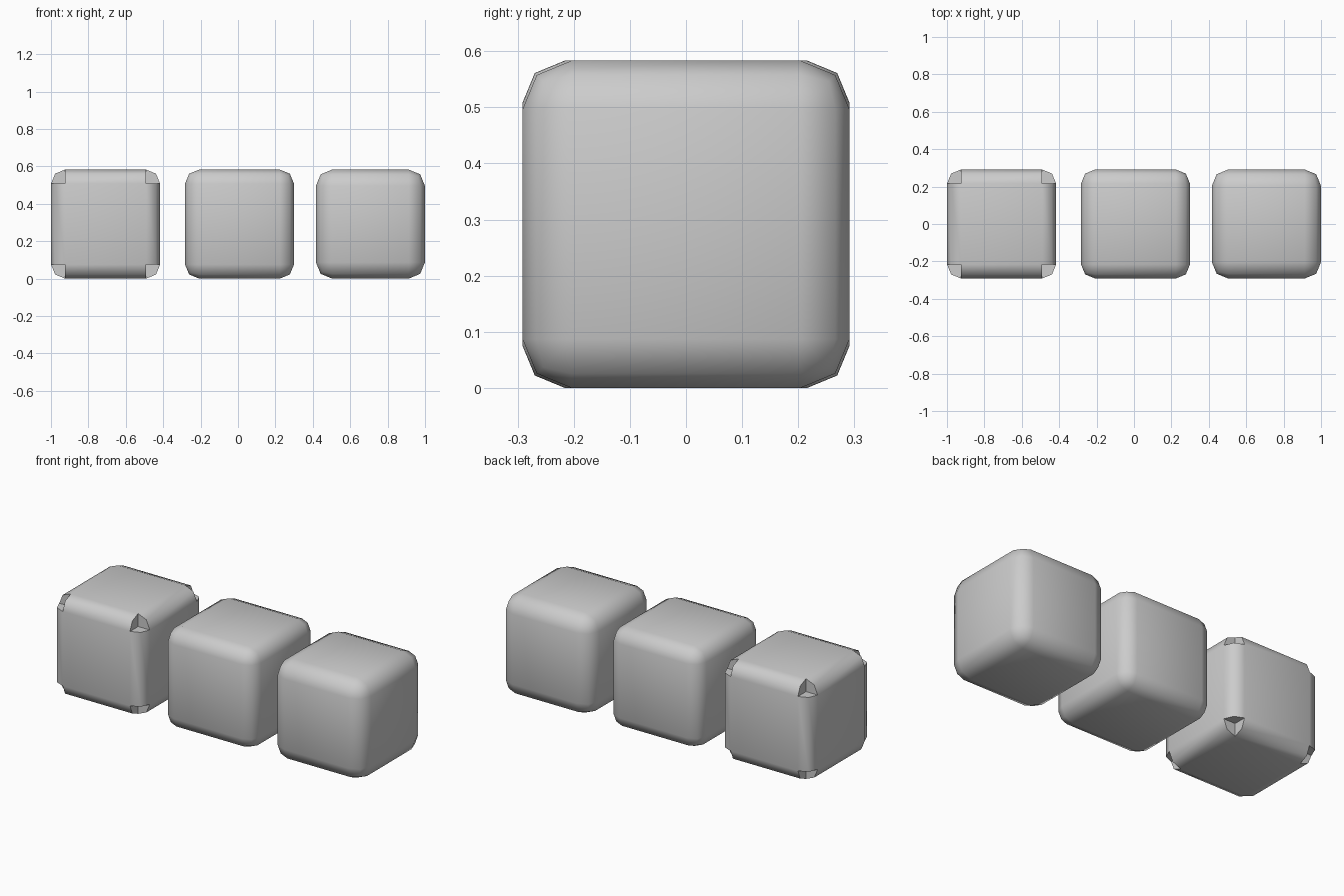
import bpy

if "Cube" in bpy.data.objects:
    bpy.data.objects.remove(bpy.data.objects["Cube"])

SIDE = 0.583


def rounded_cube(name, x, width, corner='ADJ'):
    bpy.ops.mesh.primitive_cube_add(size=SIDE, location=(x, 0, SIDE / 2))
    ob = bpy.context.object
    ob.name = name
    # two-segment rounded edges
    bev = ob.modifiers.new("round_edges", 'BEVEL')
    bev.width = width
    bev.segments = 2
    bev.limit_method = 'NONE'
    bev.vmesh_method = corner
    bpy.ops.object.shade_smooth()
    return ob


# row of three cubes; the left one has pinched cut-off corners
rounded_cube("left_cube", -0.708, 0.075, 'CUTOFF')
rounded_cube("middle_cube", 0.008, 0.076)
rounded_cube("right_cube", 0.708, 0.087)
